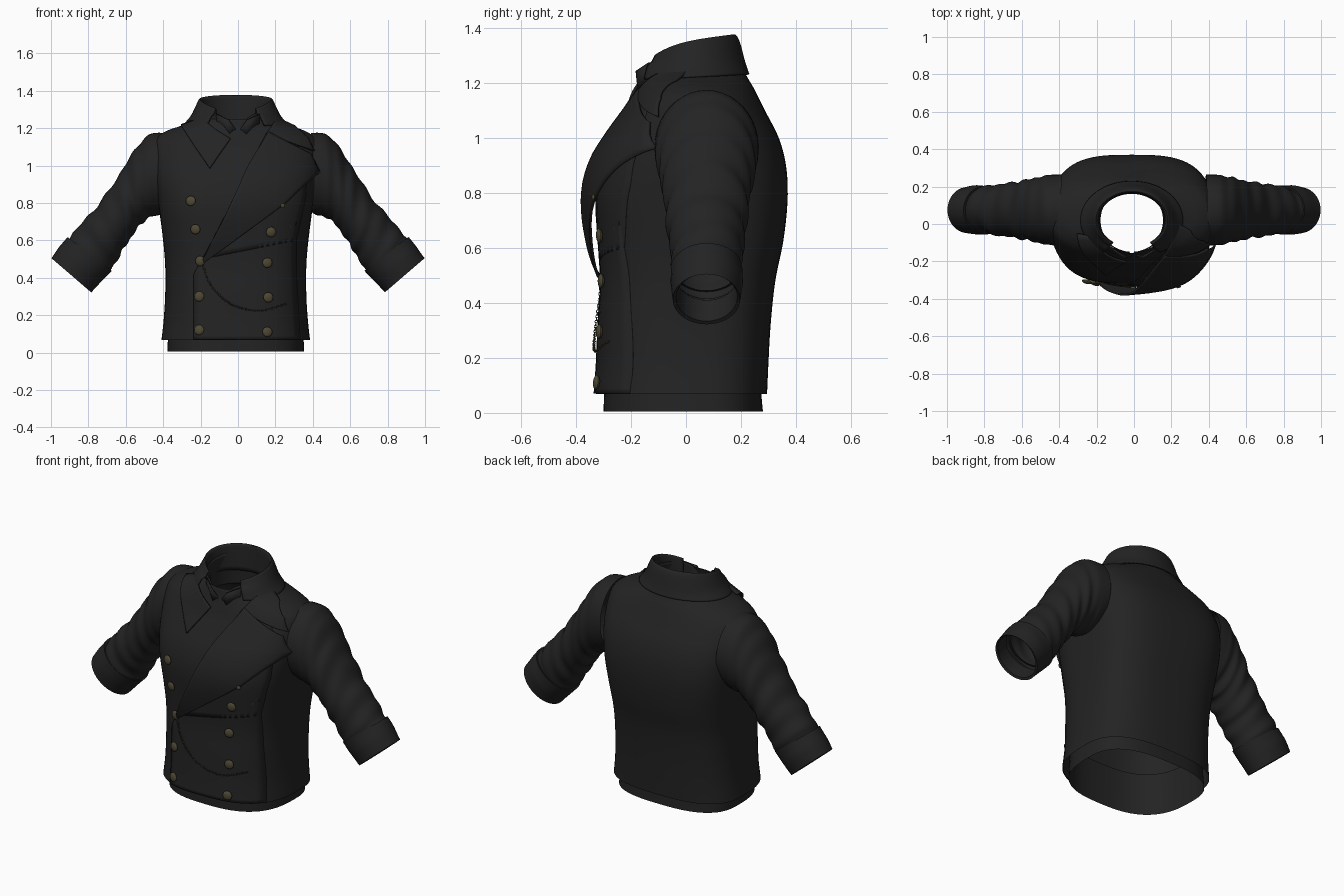
import bpy, bmesh, math
from mathutils import Vector, Matrix
from mathutils.bvhtree import BVHTree

if "Cube" in bpy.data.objects:
    bpy.data.objects.remove(bpy.data.objects["Cube"])


def material(name, rgb):
    m = bpy.data.materials.new(name)
    m.diffuse_color = (*rgb, 1)
    m.use_nodes = True
    m.node_tree.nodes["Principled BSDF"].inputs["Base Color"].default_value = m.diffuse_color
    return m


CLOTH = material("black cloth", (0.017, 0.017, 0.017))
BRASS = material("dull brass", (0.075, 0.063, 0.034))
CX = -0.012


def spline(pts, t):
    """Catmull-Rom through tuples, t in 0..1"""
    n = len(pts) - 1
    i = min(int(t * n), n - 1)
    f = t * n - i
    p = [pts[max(0, min(n, i + k))] for k in (-1, 0, 1, 2)]
    return [0.5 * (2 * b + (c - a) * f + (2 * a - 5 * b + 4 * c - d) * f * f
                   + (3 * b - a - 3 * c + d) * f ** 3) for a, b, c, d in zip(*p)]


def polyline(pts, t):
    n = len(pts) - 1
    i = min(int(t * n), n - 1)
    return [a + (b - a) * (t * n - i) for a, b in zip(pts[i], pts[i + 1])]


def finish(ob, mat, angle=40):
    ob.data.materials.append(mat)
    bpy.ops.object.select_all(action='DESELECT')
    ob.select_set(True)
    bpy.context.view_layer.objects.active = ob
    bpy.ops.object.shade_smooth_by_angle(angle=math.radians(angle))
    return ob


def sheet(name, rows, closed=False, thick=0.0, mat=CLOTH):
    """Skin a grid of points; optionally give it thickness"""
    n = len(rows[0])
    verts = [tuple(v) for r in rows for v in r]
    faces = [(i * n + j, i * n + (j + 1) % n, (i + 1) * n + (j + 1) % n, (i + 1) * n + j)
             for i in range(len(rows) - 1) for j in range(n if closed else n - 1)]
    me = bpy.data.meshes.new(name)
    me.from_pydata(verts, [], faces)
    bm = bmesh.new()
    bm.from_mesh(me)
    bmesh.ops.remove_doubles(bm, verts=bm.verts, dist=0.0005)
    bmesh.ops.recalc_face_normals(bm, faces=bm.faces)
    bm.to_mesh(me)
    bm.free()
    ob = bpy.data.objects.new(name, me)
    bpy.context.collection.objects.link(ob)
    if thick:
        s = ob.modifiers.new("thickness", 'SOLIDIFY')
        s.thickness, s.offset = thick, 0
    return finish(ob, mat)


# --- coat body: (z, half width, front y, back y, squareness) ---
BODY = [(.068, .397, -.328, .295, 2.7), (.18, .385, -.320, .300, 2.7), (.32, .377, -.314, .308, 2.8),
        (.48, .378, -.305, .325, 2.9), (.63, .392, -.312, .355, 3.0), (.78, .412, -.318, .370, 3.1),
        (.90, .430, -.295, .364, 3.0), (1.0, .442, -.250, .338, 2.8), (1.09, .445, -.205, .293, 2.5),
        (1.145, .43, -.185, .265, 2.2), (1.185, .37, -.172, .245, 2.0), (1.21, .30, -.165, .230, 2.0),
        (1.235, .235, -.160, .215, 2.0), (1.25, .195, -.155, .20, 2.0)]


def ring(z, hw, yf, yb, n, count=72):
    pts, yc = [], 0.04
    for k in range(count):
        a = 2 * math.pi * k / count
        c, s = math.cos(a), math.sin(a)
        x = CX + hw * math.copysign(abs(c) ** (2 / n), c)
        y = yc + math.copysign(abs(s) ** (2 / n), s) * (yb - yc if s > 0 else yc - yf)
        pts.append(Vector((x, y, z)))
    return pts


body = sheet("coat_body", [ring(*spline(BODY, i / 56)) for i in range(57)], closed=True)
bvh = BVHTree.FromPolygons([v.co for v in body.data.vertices], [list(p.vertices) for p in body.data.polygons])


def on_body(x, z, off):
    """Point lying on the coat front, lifted by off, and its outward direction"""
    hit, nor, *_ = bvh.ray_cast(Vector((x, -2, z)), Vector((0, 1, 0)))
    if hit is None or hit.y > 0.1:
        hit, nor, *_ = bvh.find_nearest(Vector((x, -0.15, z)))
    if nor.y > 0:
        nor = -nor
    out = (nor + Vector((0, -0.6, 0))).normalized()
    return hit + out * off, nor


def patch(name, a, b, off, thick=0.01, nu=28, nv=16):
    """Cloth panel laid on the coat between two (x, z) lines"""
    rows = []
    for i in range(nu + 1):
        u = i / nu
        p, q = polyline(a, u), polyline(b, u)
        rows.append([on_body(p[0] + (q[0] - p[0]) * j / nv, p[1] + (q[1] - p[1]) * j / nv,
                             off(u, j / nv))[0] for j in range(nv + 1)])
    return sheet(name, rows, thick=thick)


# --- waistcoat hem under the coat ---
sheet("under_hem", [ring(z, hw, yf, yb, 2.7) for z, hw, yf, yb in
                    ((0.005, .366, -.30, .28), (.09, .362, -.298, .272), (.25, .355, -.29, .27))], closed=True)

# --- front overlap and lapels ---
patch("front_overlap", [(-.235, .07), (-.235, .25), (-.235, .42), (-.19, .50)],
      [(.33, .07), (.32, .25), (.31, .42), (.31, .70)], lambda u, v: 0.009 * (1 - v), thick=0.006)
patch("overlap_chest", [(-.19, .50), (-.02, .83), (.06, 1.0), (.15, 1.17)],
      [(.31, .6), (.36, .83), (.37, 1.0), (.3, 1.15)], lambda u, v: 0.009 * (1 - v), thick=0.006)


def lapel_lift(u, v):
    lift = 0.016 + 0.045 * math.sin(math.pi * min(1, u ** 0.6 * 1.0)) * (1 - 0.55 * v)
    return lift


patch("large_lapel", [(-.19, .49), (-.02, .83), (.06, 1.0), (.16, 1.175)],
      [(-.19, .475), (.24, .79), (.415, .965), (.385, 1.055)], lapel_lift, nu=36)
patch("small_lapel", [(-.19, 1.245), (-.12, 1.19), (-.04, 1.14)],
      [(-.30, 1.205), (-.225, 1.09), (-.15, .98)], lambda u, v: 0.016)
patch("collar_right_end", [(.15, 1.165), (.18, 1.21), (.20, 1.245)],
      [(.40, 1.075), (.37, 1.14), (.30, 1.20)], lambda u, v: 0.014)


# --- turned-down coat collar ---
def collar_row(t, gap, profile, n=56):
    """profile(f) -> list of (rx, ry, z); f = 1 at front, 0 at back"""
    pts = []
    for k in range(n + 1):
        a = -math.pi / 2 + gap + (2 * math.pi - 2 * gap) * k / n
        f = (1 - math.sin(a)) / 2
        rx, ry, z = spline(profile(f), t)
        pts.append((CX + rx * math.cos(a), 0.02 + ry * math.sin(a), z))
    return pts


def coat_collar(f):
    top = 1.374 - 0.04 * f - 0.05 * f ** 4
    return [(.178, .145, 1.22), (.184, .150, top - .03), (.192, .155, top), (.206, .172, top - .025),
            (.235, .192, 1.275 - .015 * f), (.272, .207, 1.232 - .02 * f)]


def shirt_collar(f):
    top = 1.335 - 0.06 * f - 0.07 * f ** 30
    return [(.178, .172, 1.13), (.176, .172, 1.2), (.170, .165 + .012 * f, top)]


sheet("coat_collar", [collar_row(i / 20, math.radians(34), coat_collar) for i in range(21)], thick=0.008)
sheet("shirt_collar", [collar_row(i / 10, math.radians(4), shirt_collar) for i in range(11)], thick=0.006)
# folded collar tips at the throat
for s in (-1, 1):
    sheet("collar_tip", [[(s * .012, -.160, 1.16), (s * .015, -.168, 1.20)],
                         [(s * .045, -.172, 1.17), (s * .05, -.180, 1.245)],
                         [(s * .11, -.135, 1.17), (s * .115, -.135, 1.275)]], thick=0.008)

# --- sleeves: (outer x, z, inner x, z, half depth) ---
SLEEVE = [(.39, 1.175, .38, .76, .19), (.47, 1.168, .42, .735, .188), (.535, 1.105, .47, .725, .178),
          (.60, 1.01, .515, .69, .165), (.665, .905, .555, .64, .153), (.74, .80, .595, .58, .144),
          (.815, .715, .63, .525, .136), (.885, .635, .67, .455, .127), (.93, .58, .71, .415, .12)]
CUFF = [(.895, .60, .695, .445, .115), (.912, .618, .676, .437, .130), (.955, .565, .725, .385, .132),
        (.998, .505, .785, .322, .122), (.985, .505, .795, .335, .112), (.93, .57, .73, .41, .108)]


def sleeve_ring(side, row, wrinkle, t, count=40):
    ox, oz, ix, iz, hy = row
    pts = []
    for k in range(count):
        a = 2 * math.pi * k / count
        w = 1 + wrinkle * (math.sin(t * 44 + 2.2 * math.cos(a) + 1.3 * math.sin(a + side))
                           + 0.7 * math.sin(t * 27 - 2 * math.sin(a) + side))
        c, s = math.cos(a) * w, math.sin(a) * w
        pts.append((side * ((ox + ix) / 2 + (ox - ix) / 2 * c), 0.075 + hy * s,
                    (oz + iz) / 2 + (oz - iz) / 2 * c))
    return pts


for side, label in ((-1, "right"), (1, "left")):
    rows = [sleeve_ring(side, spline(SLEEVE, i / 70), 0.028 * min(1, max(0, i / 70 - .1) * 4), i / 70)
            for i in range(71)]
    sheet(label + "_sleeve", rows, closed=True)
    sheet(label + "_cuff", [sleeve_ring(side, polyline(CUFF, i / 20), 0.006, i / 60) for i in range(21)],
          closed=True)

# --- buttons ---
BUTTONS = [(-.25, .81), (-.225, .66), (-.2, .49), (-.205, .30), (-.205, .12),
           (.175, .645), (.155, .48), (.16, .295), (.155, .11)]
for x, z in BUTTONS + [(.23, .785)]:
    small = (x, z) == (.23, .785)
    p, nor = on_body(x, z, 0.045 if small else 0.016)
    bm = bmesh.new()
    r = 0.012 if small else 0.027
    bmesh.ops.create_uvsphere(bm, u_segments=20, v_segments=10, radius=r,
                              matrix=Matrix.Translation(p) @ nor.to_track_quat('Z', 'Y').to_matrix().to_4x4()
                              @ Matrix.Diagonal((1, 1, 0.42, 1)))
    me = bpy.data.meshes.new("button")
    bm.to_mesh(me)
    bm.free()
    ob = bpy.data.objects.new("button", me)
    bpy.context.collection.objects.link(ob)
    finish(ob, BRASS)

# --- watch chain of small links ---
CHAIN = [(-.185, .47), (-.15, .37), (-.07, .28), (.02, .237), (.13, .225), (.25, .26)]
links = []
N = 52
for i in range(N):
    p, nor = on_body(*spline(CHAIN, i / N), 0.018)
    q, _ = on_body(*spline(CHAIN, (i + 1) / N), 0.018)
    d = (q - p).normalized()
    up = nor if i % 2 else d.cross(nor)
    side = up.cross(d).normalized()
    up = d.cross(side)
    bpy.ops.mesh.primitive_torus_add(major_segments=10, minor_segments=5, major_radius=0.0065, minor_radius=0.0017)
    ob = bpy.context.object
    rot = Matrix((d, side, up)).transposed().to_4x4()
    ob.matrix_world = Matrix.Translation((p + q) / 2) @ rot @ Matrix.Diagonal((1.1, 0.75, 1, 1))
    links.append(ob)
bpy.ops.object.select_all(action='DESELECT')
for ob in links:
    ob.select_set(True)
bpy.context.view_layer.objects.active = links[0]
bpy.ops.object.join()
links[0].name = "watch_chain"
finish(links[0], BRASS)
